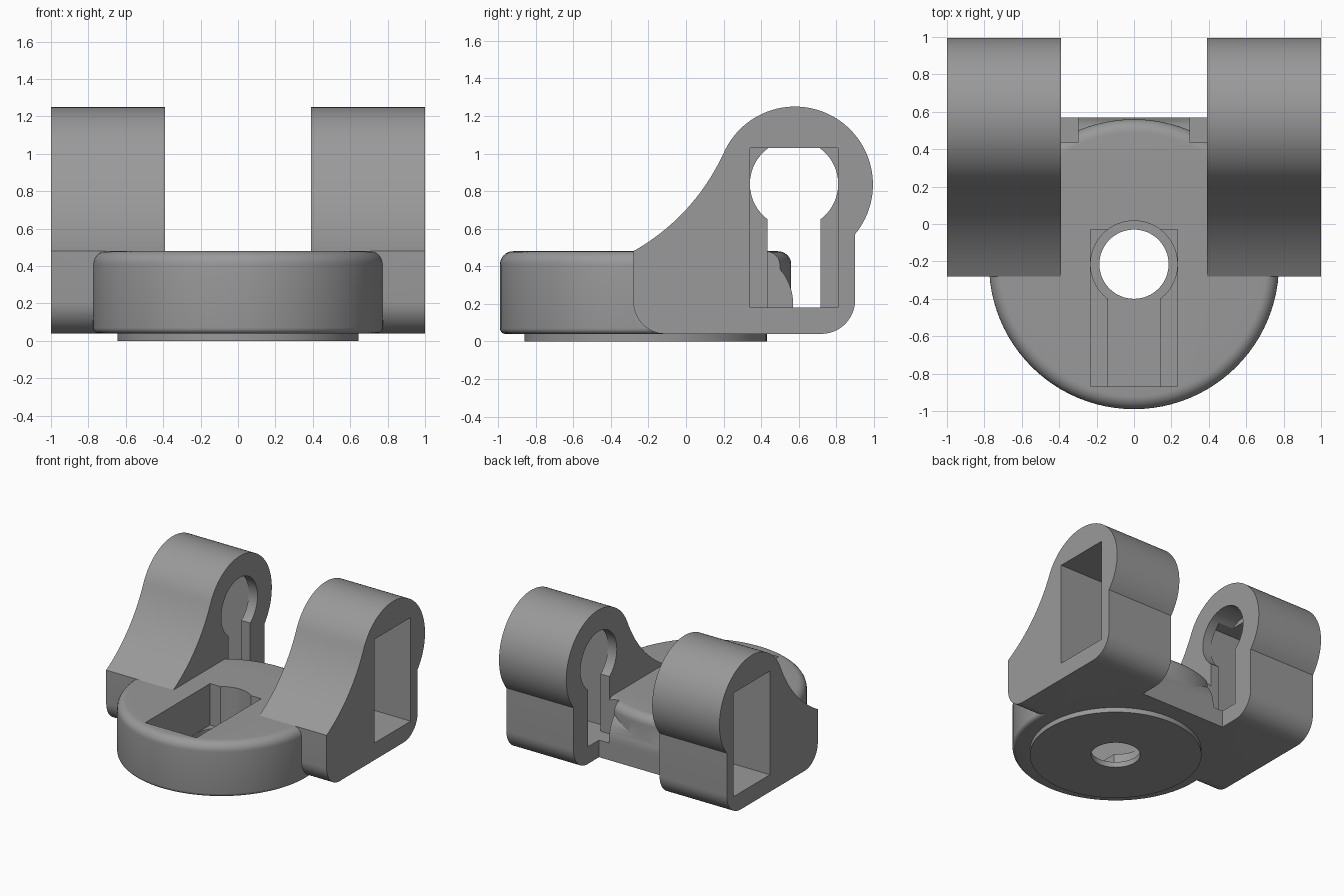
import bpy, bmesh, math
from mathutils import Vector

if "Cube" in bpy.data.objects:
    bpy.data.objects.remove(bpy.data.objects["Cube"])

grey = bpy.data.materials.new("plain grey")
grey.diffuse_color = (0.32, 0.32, 0.32, 1)
grey.use_nodes = True
grey.node_tree.nodes["Principled BSDF"].inputs["Base Color"].default_value = grey.diffuse_color


def arc(cx, cy, r, a0, a1, n):
    """Points on an arc, angles in degrees."""
    return [(cx + r * math.cos(math.radians(a0 + (a1 - a0) * i / n)),
             cy + r * math.sin(math.radians(a0 + (a1 - a0) * i / n))) for i in range(n + 1)]


def prism(name, pts, lo, hi, axis):
    """Extrude a profile along x (points are y, z) or z (points are x, y)."""
    place = (lambda p, t: (t, p[0], p[1])) if axis == "x" else (lambda p, t: (p[0], p[1], t))
    bm = bmesh.new()
    a = [bm.verts.new(place(p, lo)) for p in pts]
    b = [bm.verts.new(place(p, hi)) for p in pts]
    bm.faces.new(a)
    bm.faces.new(b)
    for i in range(len(pts)):
        j = (i + 1) % len(pts)
        bm.faces.new((a[i], a[j], b[j], b[i]))
    return finish(name, bm)


def lathe(name, profile, cy, n=96):
    """Turn an (r, z) profile around a vertical axis at y = cy."""
    bm = bmesh.new()
    rings = [[bm.verts.new((r * math.cos(2 * math.pi * k / n),
                            cy + r * math.sin(2 * math.pi * k / n), z)) for k in range(n)]
             for r, z in profile]
    for lower, upper in zip(rings, rings[1:]):
        for k in range(n):
            m = (k + 1) % n
            bm.faces.new((lower[k], lower[m], upper[m], upper[k]))
    bm.faces.new(rings[0])
    bm.faces.new(rings[-1])
    return finish(name, bm)


def finish(name, bm):
    bmesh.ops.recalc_face_normals(bm, faces=bm.faces)
    me = bpy.data.meshes.new(name)
    bm.to_mesh(me)
    bm.free()
    me.materials.append(grey)
    ob = bpy.data.objects.new(name, me)
    bpy.context.collection.objects.link(ob)
    return ob


def combine(target, tool, operation):
    """Apply a boolean and discard the tool."""
    mod = target.modifiers.new("bool", "BOOLEAN")
    mod.operation, mod.solver, mod.object = operation, "EXACT", tool
    bpy.context.view_layer.objects.active = target
    bpy.ops.object.modifier_apply(modifier=mod.name)
    bpy.data.objects.remove(tool, do_unlink=True)


def box(y0, y1, z0, z1):
    return [(y0, z0), (y1, z0), (y1, z1), (y0, z1)]


CY = -0.215            # centre of the round base
Z0, Z1 = 0.04, 0.48    # bottom and top of the base

# Round base with softened rims
base = lathe("bracket_body", arc(0.745, Z0 + 0.03, 0.03, -90, 0, 5)
             + arc(0.705, Z1 - 0.07, 0.07, 0, 90, 8), CY)

# Bridge between the arms with a rounded back edge
bridge = prism("bridge", [(CY, Z0), (0.57, Z0)] + arc(0.29, 0.2, 0.28, 0, 90, 20) + [(CY, Z1)],
               -0.5, 0.5, "x")
combine(base, bridge, "UNION")

# Arm outline: round head, concave front slope, rounded foot
HY, HZ, HR = 0.58, 0.835, 0.415
head = arc(HY, HZ, HR, -39.6, 156.5, 56)
start, end = Vector(head[-1]), Vector((-0.28, Z1))
chord = end - start
side = Vector((-chord.y, chord.x)).normalized()
sag = 0.056
slope = [tuple(start + chord * t + side * (4 * sag * t * (1 - t))) for t in [i / 20 for i in range(1, 21)]]
foot = arc(-0.11, Z0 + 0.17, 0.17, 180, 270, 12) + arc(0.72, Z0 + 0.18, 0.18, 270, 360, 12)
outline = head + slope + foot

# Keyhole: round hole with a straight slot below it
keyhole = [(0.435, 0.18), (0.715, 0.18)] + arc(0.575, 0.838, 0.235, -53.4, 233.4, 48)

for s in (-1, 1):
    combine(base, prism("arm", outline, s * 0.39, s * 1.0, "x"), "UNION")
for s in (-1, 1):
    combine(base, prism("arm_pocket", box(0.34, 0.81, 0.18, 1.03), s * 0.47, s * 1.1, "x"), "DIFFERENCE")
    combine(base, prism("arm_keyhole", keyhole, s * 0.3, s * 0.6, "x"), "DIFFERENCE")

# Thin round pad underneath
combine(base, lathe("pad", [(0.645, 0), (0.645, 0.1)], CY), "UNION")

# Base pocket: rectangle from the top, keyhole floor, hole through the pad
combine(base, prism("base_pocket", box(-0.232, 0.232, -0.87, -0.03), 0.14, 0.7, "z"), "DIFFERENCE")
combine(base, prism("base_slot", box(-0.14, 0.14, -0.87, CY), 0.045, 0.3, "z"), "DIFFERENCE")
combine(base, lathe("base_round", [(0.232, 0.045), (0.232, 0.7)], CY, 64), "DIFFERENCE")
combine(base, lathe("base_hole", [(0.185, -0.2), (0.185, 0.3)], CY, 64), "DIFFERENCE")

bpy.ops.object.select_all(action="DESELECT")
base.select_set(True)
bpy.context.view_layer.objects.active = base
bpy.ops.object.shade_smooth_by_angle(angle=math.radians(25))
